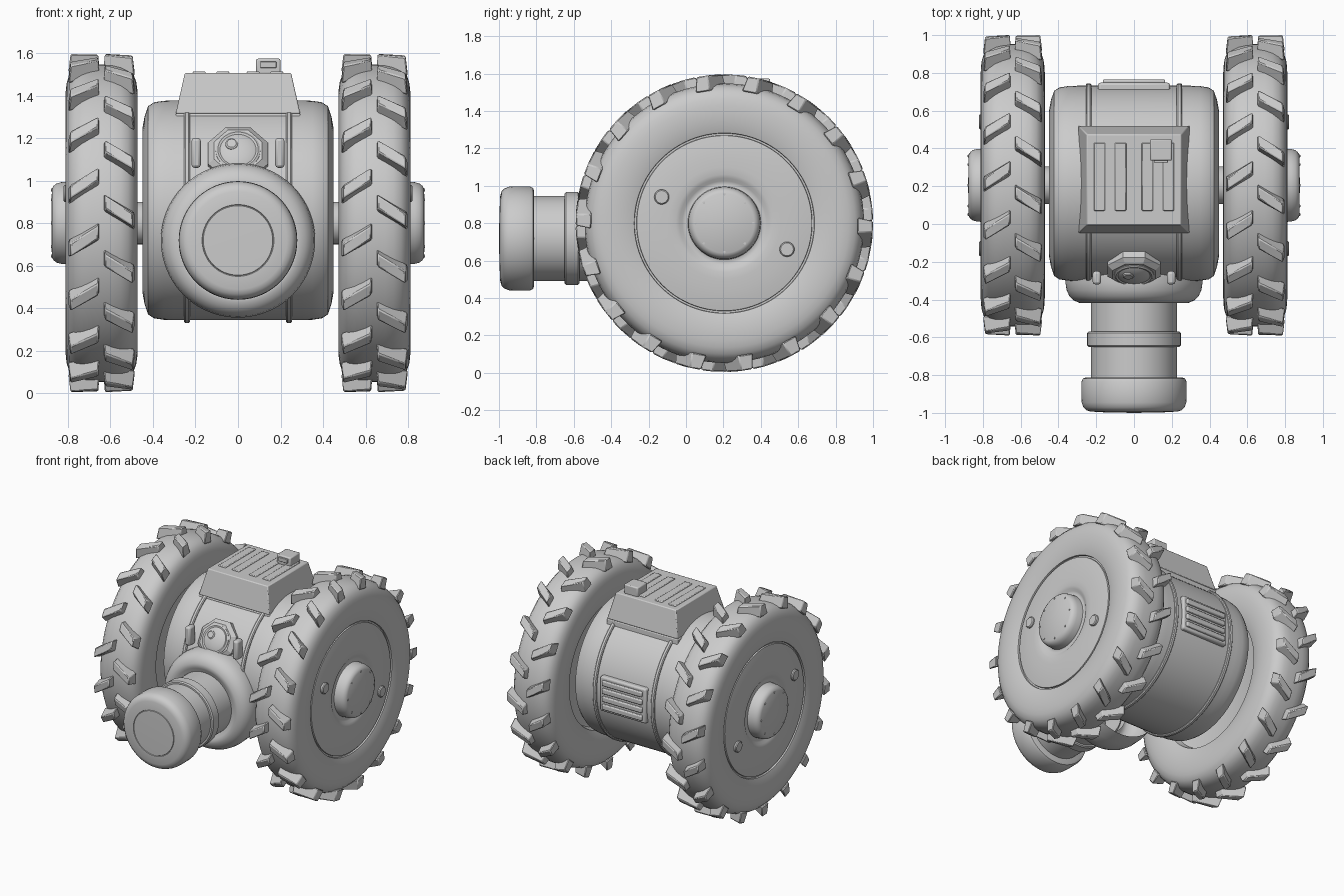
import bpy, bmesh, math
from mathutils import Vector, Matrix

if "Cube" in bpy.data.objects:
    bpy.data.objects.remove(bpy.data.objects["Cube"])

X, NY, Z = Vector((1, 0, 0)), Vector((0, -1, 0)), Vector((0, 0, 1))
AXLE = (0.205, 0.80)      # wheel centre in y, z
BODY = (0.215, 0.860)     # barrel centre in y, z


def finish(bm, name, angle=35, bevel=0, segs=2):
    bmesh.ops.recalc_face_normals(bm, faces=bm.faces)
    me = bpy.data.meshes.new(name)
    bm.to_mesh(me)
    bm.free()
    for p in me.polygons:
        p.use_smooth = True
    me.set_sharp_from_angle(angle=math.radians(angle))
    ob = bpy.data.objects.new(name, me)
    bpy.context.collection.objects.link(ob)
    if bevel:
        m = ob.modifiers.new("bevel", "BEVEL")
        m.width, m.segments, m.limit_method = bevel, segs, 'ANGLE'
    return ob


def lathe(name, profile, origin, axis, n=64, turn=0.0, angle=35):
    """Revolve (radius, distance along axis) points about an axis."""
    bm = bmesh.new()
    M = Matrix.Translation(origin) @ Z.rotation_difference(axis).to_matrix().to_4x4()
    rings = []
    for r, d in profile:
        if r == 0:
            rings.append([bm.verts.new(M @ Vector((0, 0, d)))] * n)
        else:
            rings.append([bm.verts.new(M @ Vector((r * math.cos(a), r * math.sin(a), d)))
                          for a in (turn + math.tau * i / n for i in range(n))])
    for a, b in zip(rings, rings[1:]):
        for i in range(n):
            j = (i + 1) % n
            vs = list(dict.fromkeys((a[i], a[j], b[j], b[i])))
            if len(vs) > 2:
                bm.faces.new(vs)
    return finish(bm, name, angle)


def hexa(bm, pts):
    """Six-sided block: four bottom points, then four top points."""
    v = [bm.verts.new(p) for p in pts]
    for f in ((3, 2, 1, 0), (4, 5, 6, 7), (0, 1, 5, 4), (1, 2, 6, 5), (2, 3, 7, 6), (3, 0, 4, 7)):
        bm.faces.new([v[i] for i in f])


def rect(x0, x1, y0, y1, z):
    return [(x0, y0, z), (x1, y0, z), (x1, y1, z), (x0, y1, z)]


def box(name, x0, x1, y0, y1, z0, z1, bevel=0.008):
    bm = bmesh.new()
    hexa(bm, rect(x0, x1, y0, y1, z0) + rect(x0, x1, y0, y1, z1))
    return finish(bm, name, 30, bevel)


# Wheels: tyre, hub disc and cap in one turned profile
shoulder = [(.49, .155), (.54, .166), (.59, .170), (.63, .168), (.665, .163), (.70, .150),
            (.727, .125), (.741, .09), (.747, .05)]
wheel = [(0, -.09), (.43, -.09), (.45, -.10), (.465, -.145)] + [(r, -d) for r, d in shoulder] \
    + shoulder[::-1] \
    + [(.482, .152), (.48, .140), (.47, .140), (.468, .150), (.42, .158), (.36, .163), (.30, .165),
       (.26, .164), (.24, .158), (.225, .148), (.208, .143), (.195, .147),
       (.192, .19), (.186, .212), (.175, .226), (.16, .234), (0, .236)]
for side, s in (("right", 1), ("left", -1)):
    c = Vector((s * .642, *AXLE))
    lathe(side + "_wheel", wheel, c, X * s, 96)
    for i, (dy, dz) in enumerate(((-.335, .14), (.335, -.14))):
        lathe(f"{side}_wheel_bolt_{i}", [(.04, .13), (.04, .173), (.034, .179), (0, .179)],
              c + Vector((0, dy, dz)), X * s, 24)
    for i in range(8):
        a = math.tau * i / 8
        lathe(f"{side}_cap_rivet_{i}", [(.007, .22), (.007, .238), (0, .239)],
              c + Vector((0, .155 * math.cos(a), .155 * math.sin(a))), X * s, 8)
    lathe(side + "_axle", [(.10, .40), (.10, .565)], (0, *AXLE), X * s, 32)

    # Staggered chevron tread lugs
    bm = bmesh.new()
    for half, phase in ((-1, .239), (1, .071)):
        for k in range(18):
            a0 = phase + math.tau * k / 18

            def pt(u, t, r):
                # outer end of the lug trails the inner end
                a = a0 + (t - .62 * (u - .083)) / .77
                return (c.x + half * u, c.y - r * math.cos(a), c.z + r * math.sin(a))
            hexa(bm, [pt(.010, -.044, .730), pt(.156, -.044, .712), pt(.156, .044, .712), pt(.010, .044, .730),
                      pt(.016, -.030, .796), pt(.146, -.030, .795), pt(.146, .030, .795), pt(.016, .030, .796)])
    finish(bm, side + "_tread_lugs", 30, .006, 1)

# Barrel body with bands
half = [(.39, .449), (.44, .440), (.49, .423), (.508, .395), (.515, .35), (.517, .30)]
lathe("barrel_body", [(0, .45)] + half + [(r, -d) for r, d in reversed(half)] + [(0, -.45)],
      (0, *BODY), X, 96)
for s in (-1, 1):
    lathe("body_band", [(.50, -.014), (.524, -.014), (.53, -.008), (.53, .008), (.524, .014), (.50, .014)],
          (s * .24, *BODY), X, 96)

# Top housing with slats and sensor box
bm = bmesh.new()
hexa(bm, rect(-.297, .297, -.052, .522, 1.24)
     + rect(-.293, .293, -.048, .518, 1.315))
hexa(bm, rect(-.293, .293, -.048, .518, 1.315)
     + rect(-.25, .25, -.005, .475, 1.506))
finish(bm, "top_housing", 20, .006)
for x in (-.183, -.071, .071, .183):
    box("top_slat", x - .03, x + .03, .07, .43, 1.495, 1.513, .005)
box("sensor_box", .085, .20, .335, .45, 1.50, 1.573)
box("sensor_window", .105, .18, .325, .345, 1.53, 1.56, .003)

# Front snout: flange, neck, ring and head
lathe("snout_flange", [(.34, .15), (.36, .24), (.363, .31), (.357, .35), (.342, .382), (.318, .405),
                       (.29, .417), (.27, .419), (.255, .413), (.22, .40)], (0, 0, .718), NY, 80)
lathe("snout_neck", [(.228, .35), (.228, .84)], (0, 0, .718), NY, 64)
lathe("snout_ring", [(.22, .57), (.24, .57), (.248, .578), (.248, .642), (.24, .65), (.22, .65)],
      (0, 0, .718), NY, 64)
lathe("snout_head", [(0, .812), (.255, .812), (.27, .818), (.278, .835), (.279, .90), (.277, .945),
                     (.268, .97), (.252, .986), (.23, .993), (.169, .996), (.167, .992), (.165, .992),
                     (.163, .997), (0, 1.0)], (0, 0, .718), NY, 80)

# Octagonal eye lying on the barrel, tilted along its surface normal
tilt = Vector((0, -.865, .502))
base = Vector((0, *BODY))
lathe("eye_housing", [(0, .45), (.152, .45), (.152, .535), (.122, .56), (0, .56)],
      base, tilt, 8, math.pi / 8, 10)
lathe("eye_dome", [(.105, .55), (.105, .564), (.095, .570), (.085, .566), (.075, .571), (.05, .578),
                   (.025, .582), (0, .583)], base, tilt, 40)
lathe("eye_lens", [(.029, .56), (.029, .584), (.022, .589), (0, .589)],
      base + Vector((-.03, .012, .02)), tilt, 24)

# Front upright pods beside the eye
for s in (-1, 1):
    box("front_pod", s * .197 - .022, s * .197 + .022, -.32, -.25, 1.06, 1.20, .014)

# Rear grille
box("rear_grille_plate", -.19, .19, .66, .748, .74, 1.00, .012)
for i in range(4):
    z = .781 + i * .059
    box("rear_grille_slat", -.165, .165, .73, .765, z - .019, z + .019, .007)
